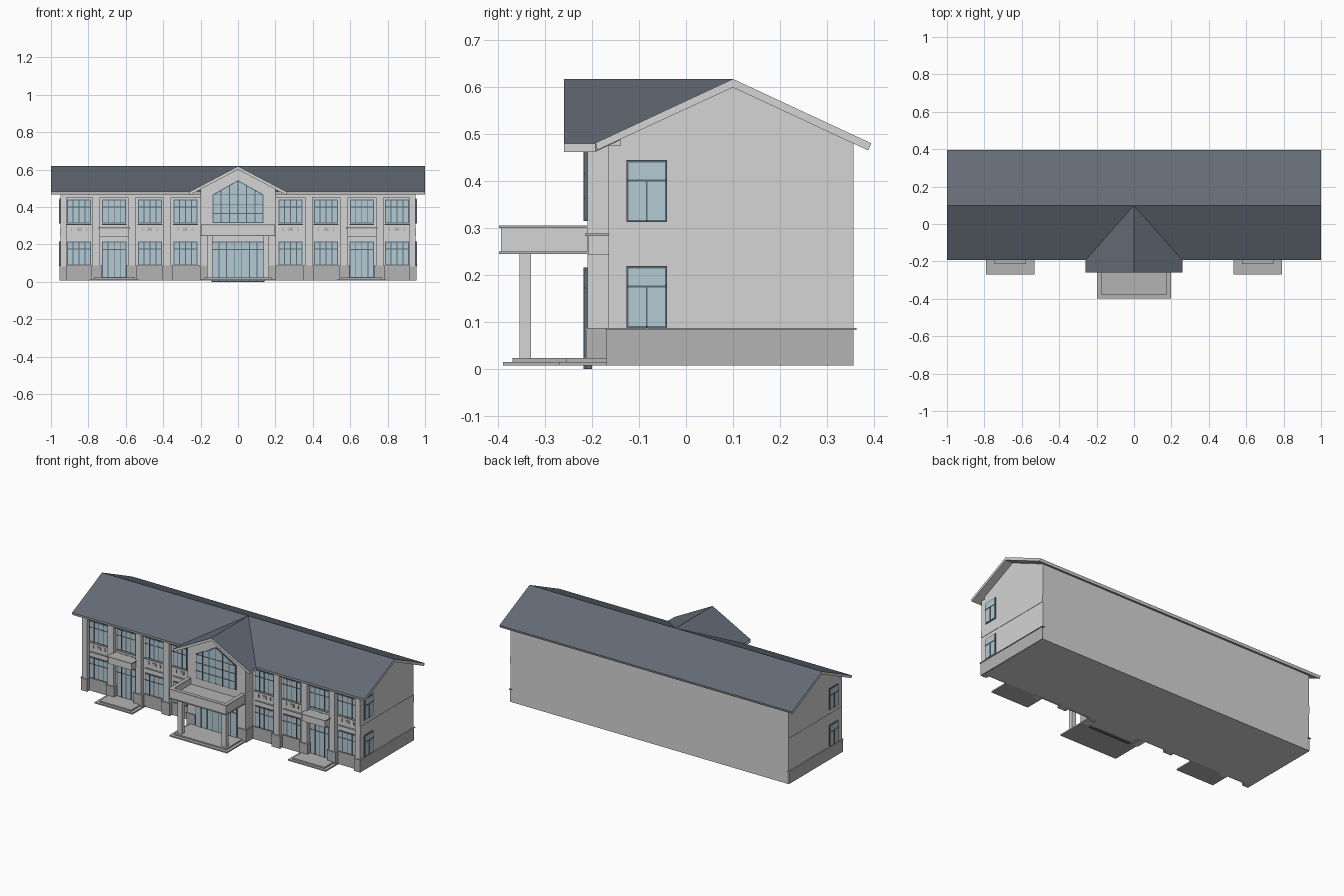
import bpy, bmesh
from mathutils import Vector

if "Cube" in bpy.data.objects:
    bpy.data.objects.remove(bpy.data.objects["Cube"])


def material(name, r, g, b):
    m = bpy.data.materials.new(name)
    m.diffuse_color = (r ** 2.2, g ** 2.2, b ** 2.2, 1)
    m.use_nodes = True
    m.node_tree.nodes["Principled BSDF"].inputs["Base Color"].default_value = m.diffuse_color
    return m


WALL = material("light_wall", .83, .83, .83)
STONE = material("grey_stone", .70, .70, .70)
ROOF = material("slate_roof", .39, .42, .46)
GLASS = material("pale_glass", .70, .79, .83)
FRAME = material("dark_frame", .37, .42, .46)


def finish(name, bm, *mats):
    bmesh.ops.recalc_face_normals(bm, faces=bm.faces)
    if len(mats) > 1:                      # second material on upward faces
        for f in bm.faces:
            f.normal_update()
            f.material_index = int(f.normal.z > .5)
    me = bpy.data.meshes.new(name)
    bm.to_mesh(me)
    bm.free()
    for m in mats:
        me.materials.append(m)
    ob = bpy.data.objects.new(name, me)
    bpy.context.collection.objects.link(ob)
    return ob


def solid(bm, ring, offset):
    """Closed solid from a ring of points swept along an offset."""
    a = [bm.verts.new(p) for p in ring]
    b = [bm.verts.new(Vector(p) + Vector(offset)) for p in ring]
    bm.faces.new(a)
    bm.faces.new(b[::-1])
    for i in range(len(a)):
        j = (i + 1) % len(a)
        bm.faces.new((a[i], b[i], b[j], a[j]))


def boxes(name, mat, items, mirror=True):
    """Boxes given as x0, x1, y0, y1, z0, z1, mirrored across x = 0."""
    bm = bmesh.new()
    for x0, x1, y0, y1, z0, z1 in items:
        for s in ((1, -1) if mirror else (1,)):
            ring = [(s * x0, y0, z0), (s * x1, y0, z0), (s * x1, y1, z0), (s * x0, y1, z0)]
            solid(bm, ring, (0, 0, z1 - z0))
    return finish(name, bm, mat)


def windows(name, items, plane, side=False, mirror=True):
    """Items: u0, u1, z0, z1, transom, panes. Frame plate, glass and bars."""
    def put(u0, u1, d, z0, z1):
        if side:
            return (plane - .01, plane + d, u0, u1, z0, z1)
        return (u0, u1, plane - d, plane + .01, z0, z1)
    frame, glass = [], []
    for u0, u1, z0, z1, tr, n in items:
        frame.append(put(u0, u1, .004, z0, z1))
        glass.append(put(u0 + .005, u1 - .005, .006, z0 + .005, z1 - .005))
        frame.append(put(u0, u1, .008, tr - .002, tr + .002))
        for i in range(1, n):
            u = u0 + (u1 - u0) * i / n
            frame.append(put(u - .002, u + .002, .008, z0, tr if n < 3 else z1))
    boxes(name + "_frame", FRAME, frame, mirror)
    boxes(name + "_glass", GLASS, glass, mirror)


BAY, FRONT, BACK, CENTRE = -.14, -.165, .357, -.21
RIDGE_Y, RIDGE_Z, PITCH, THICK = .1, .618, .465, .018
GABLE = .528


def main_z(y):
    return RIDGE_Z - PITCH * abs(y - RIDGE_Y)


def gable_z(x):
    return RIDGE_Z - GABLE * abs(x)


# Main body with gable ends
bm = bmesh.new()
solid(bm, [(-.95, y, z) for y, z in ((BAY, .007), (BACK, .007), (BACK, main_z(BACK) - .01),
      (RIDGE_Y, RIDGE_Z - .01), (BAY, main_z(BAY) - .01))], (1.9, 0, 0))
finish("main_body", bm, WALL)

# Main roof, a folded slab
F, R = -.193, .395
bm = bmesh.new()
solid(bm, [(-1, y, z) for y, z in ((F, main_z(F)), (RIDGE_Y, RIDGE_Z), (R, main_z(R)),
      (R - .007, main_z(R) - .015), (RIDGE_Y, RIDGE_Z - THICK), (F + .004, main_z(F) - .015))], (2, 0, 0))
finish("main_roof", bm, WALL, ROOF)

# Front gable roof, each half clipped along the valley
bm = bmesh.new()
for s in (1, -1):
    solid(bm, [(s * x, y, gable_z(x)) for x, y in ((0, -.26), (.26, -.26), (.26, F), (0, RIDGE_Y))],
          (0, 0, -THICK))
finish("front_gable_roof", bm, WALL, ROOF)

# Central block with pointed top
bm = bmesh.new()
solid(bm, [(x, CENTRE, z) for x, z in ((-.2, .007), (.2, .007), (.2, gable_z(.2) - .01),
      (0, RIDGE_Z - .01), (-.2, gable_z(.2) - .01))], (0, .1, 0))
finish("central_block", bm, WALL)

# Pilasters, frieze and stone bases
pil = [.377, .567, .757]
boxes("pilasters", WALL, [(c - .02, c + .02, FRONT, BAY + .01, .007, .475) for c in pil]
      + [(.917, .95, FRONT, BAY + .01, .007, .475)])
boxes("eave_frieze", WALL, [(.2, .95, FRONT, BAY + .01, .45, .476)])
boxes("pilaster_bases", STONE, [(c - .028, c + .028, FRONT - .004, BAY + .01, .007, .083) for c in pil]
      + [(.913, .954, FRONT - .004, BAY + .01, .007, .083)])
boxes("bay_bases", STONE, [(.2, .596, BAY - .006, BAY + .01, .007, .083),
                           (.728, .95, BAY - .006, BAY + .01, .007, .083)])
boxes("side_bases", STONE, [(.94, .954, FRONT - .004, BACK, .007, .083)])
boxes("centre_bases", STONE, [(.145, .204, CENTRE - .003, BAY, .007, .083)])
boxes("base_moulding", STONE,
      [(c - .03, c + .03, FRONT - .007, BAY + .01, .083, .087) for c in pil]
      + [(.2, .596, BAY - .01, BAY + .01, .083, .087), (.728, .95, BAY - .01, BAY + .01, .083, .087),
         (.94, .958, FRONT - .007, BACK + .006, .083, .087),
         (.145, .207, CENTRE - .006, BAY, .083, .087)])

# Storey bands and small relief panels under the upper windows
boxes("side_storey_band", WALL, [(.94, .952, FRONT, BACK, .243, .288)])
bays = [.281, .471, .662, .85]
boxes("bay_ledges", WALL, [(c - .062, c + .062, BAY - .007, BAY + .01, .244, .249)
                           for c in bays if c != .662])
boxes("upper_sills", WALL, [(c - .066, c + .066, BAY - .009, BAY + .01, .304, .31) for c in bays])
boxes("relief_blocks", STONE, [(c + d - w, c + d + w, BAY - .006, BAY + .01, .272, .29)
                               for c in bays for d, w in ((-.04, .003), (0, .012), (.04, .003))])

# Windows and doors
front = [(c - .064, c + .064, .312, .44, .4, 4) for c in bays]
front += [(c - .064, c + .064, .087, .216, .175, 4) for c in bays if c != .662]
windows("front_window", front, BAY)
windows("side_window", [(-.127, -.04, .313, .445, .402, 2), (-.127, -.04, .087, .219, .176, 2)],
        .95, side=True)
windows("side_door", [(.597, .727, .02, .216, .172, 4)], BAY)
windows("main_door", [(-.142, .142, 0, .216, .172, 7)], CENTRE, mirror=False)

# Pointed gable window: frame plate, glass, then clipped bars
PEAK, SLOPE, HALF, SILL = .543, .56, .137, .315
for name, mat, inset, d in (("gable_window_frame", FRAME, 0, .004), ("gable_window_glass", GLASS, .005, .006)):
    h, p = HALF - inset, PEAK - inset * 1.2
    bm = bmesh.new()
    solid(bm, [(x, CENTRE - d, z) for x, z in ((-h, SILL + inset), (h, SILL + inset),
          (h, p - SLOPE * h), (0, p), (-h, p - SLOPE * h))], (0, d + .005, 0))
    finish(name, bm, mat)
bars = []
for i in range(-2, 3):
    x = i * HALF / 3
    bars.append((x - .002, x + .002, CENTRE - .008, CENTRE, SILL, PEAK - SLOPE * (abs(x) + .003)))
for z in (.365, .415, .465):
    w = min(HALF, (PEAK - z) / SLOPE - .004)
    bars.append((-w, w, CENTRE - .008, CENTRE, z - .002, z + .002))
boxes("gable_window_bars", FRAME, bars, mirror=False)

# Entrance canopy: tray with parapet, cap and columns
PY = -.398
boxes("canopy_floor", STONE, [(-.198, .198, PY, CENTRE + .02, .245, .25),
                              (-.185, .185, PY + .015, CENTRE + .02, .25, .268)], mirror=False)
for name, mat, o, z0, z1 in (("canopy_parapet", WALL, .004, .25, .3), ("canopy_cap", STONE, 0, .3, .306)):
    boxes(name, mat, [(.174, .198 - o, PY + o, CENTRE + .005, z0, z1),
                      (0, .174, PY + o, PY + .024, z0, z1)])
boxes("porch_columns", WALL, [(.136, .166, -.355, -.33, .02, .247)])

# Porch platform and side door steps
boxes("porch_steps", STONE, [(-.197, .197, -.39, FRONT, .007, .015),
                             (-.178, .178, -.37, FRONT, .015, .023)], mirror=False)
boxes("side_steps", STONE, [(.532, .79, -.271, BAY, .007, .015),
                            (.552, .77, -.255, BAY, .015, .023)])

# Small canopies over the side doors
boxes("side_canopies", WALL, [(.583, .741, -.209, BAY, .243, .283)])
boxes("side_canopy_caps", STONE, [(.577, .747, -.215, BAY, .283, .289)])
